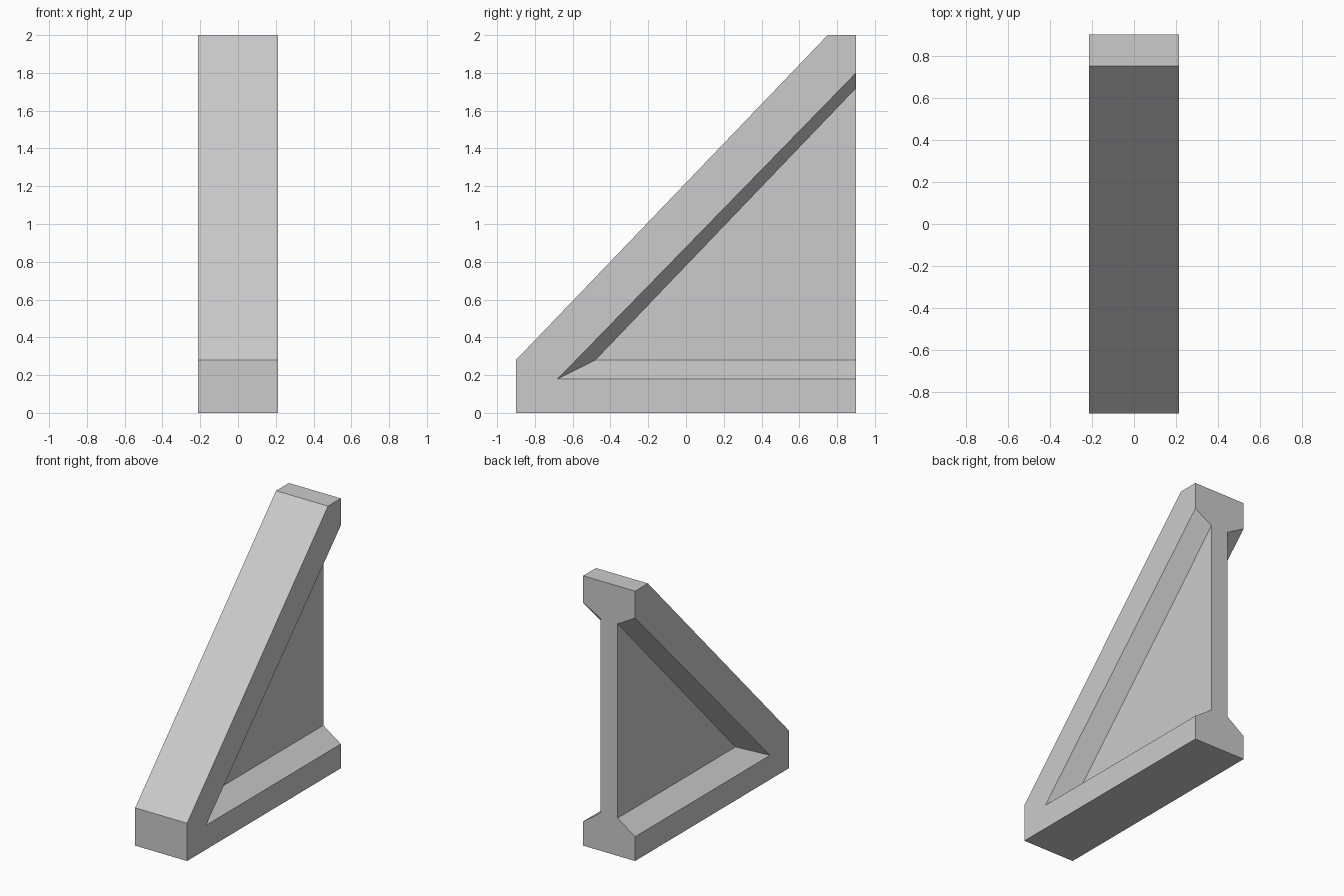
import bpy
import bmesh

if "Cube" in bpy.data.objects:
    bpy.data.objects.remove(bpy.data.objects["Cube"])

HALF_WIDTH = 0.213
HALF_WEB = 0.07

# Side profiles as (y, z)
outline = [(0.9, 1.80), (0.9, 2.0), (0.75, 2.0), (-0.9, 0.28),
           (-0.9, 0.0), (0.9, 0.0), (0.9, 0.18), (-0.68, 0.18)]
web = [(0.9, 1.72), (0.9, 0.28), (-0.48, 0.28)]

bm = bmesh.new()
sides = []
for s in (1, -1):
    rim = [bm.verts.new((s * HALF_WIDTH, y, z)) for y, z in outline]
    pan = [bm.verts.new((s * HALF_WEB, y, z)) for y, z in web]
    bm.faces.new(rim)                                  # flange side
    bm.faces.new(pan)                                  # recessed web
    bm.faces.new((rim[7], rim[0], pan[0], pan[2]))     # upper bevel
    bm.faces.new((rim[6], rim[7], pan[2], pan[1]))     # lower bevel
    sides.append((rim, pan))

(ra, pa), (rb, pb) = sides
# Top, slope, front and bottom faces join the two sides
for i in range(1, 5):
    bm.faces.new((ra[i], ra[i + 1], rb[i + 1], rb[i]))
# Back face with its I-shaped section
bm.faces.new((ra[1], ra[0], pa[0], pa[1], ra[6], ra[5],
              rb[5], rb[6], pb[1], pb[0], rb[0], rb[1]))
bmesh.ops.recalc_face_normals(bm, faces=bm.faces[:])

mesh = bpy.data.meshes.new("support_bracket")
bm.to_mesh(mesh)
bm.free()
bpy.context.collection.objects.link(bpy.data.objects.new("support_bracket", mesh))
